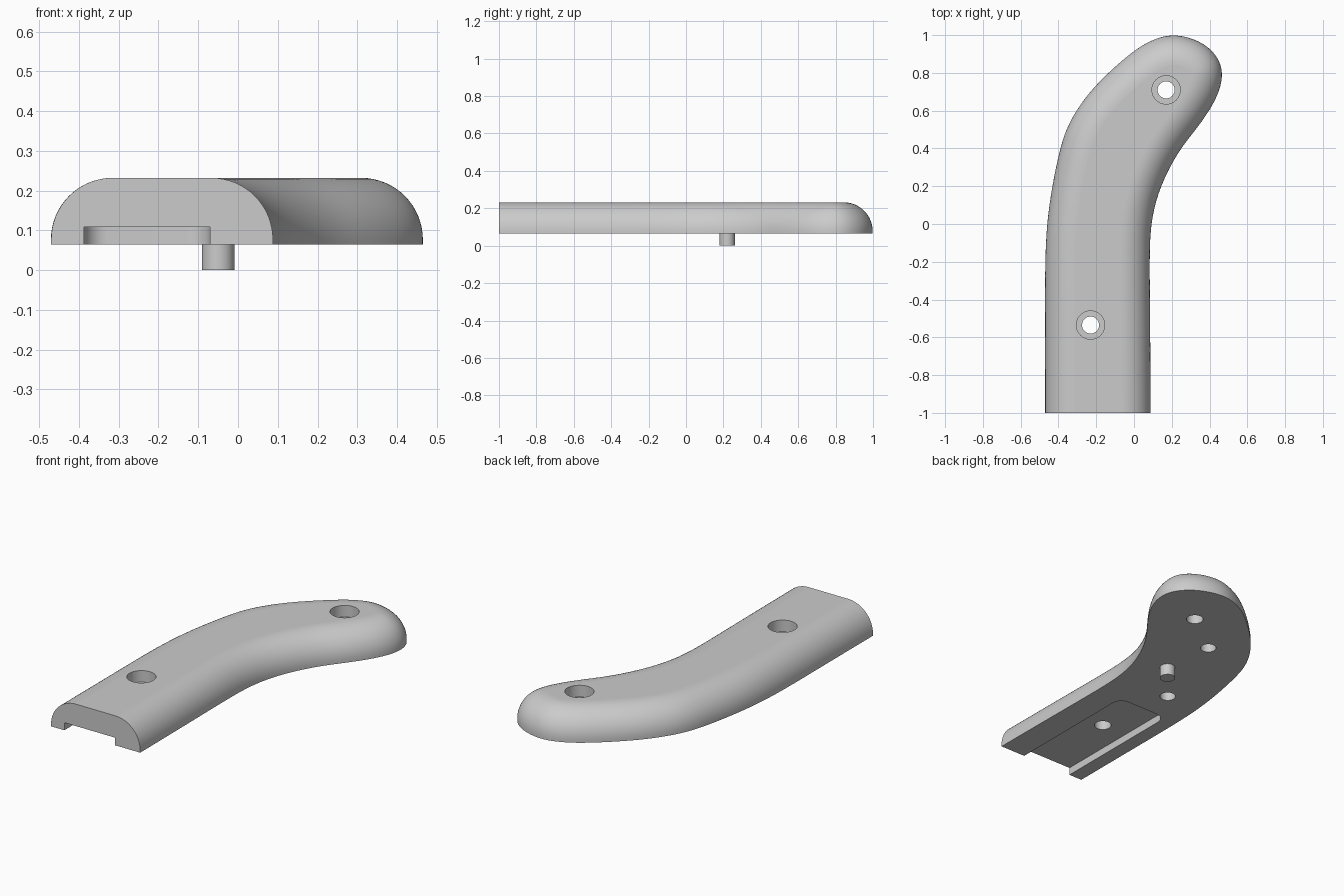
import bpy
import bmesh
import math
from mathutils import Vector

default_cube = bpy.data.objects.get("Cube")
if default_cube:
    bpy.data.objects.remove(default_cube, do_unlink=True)

BOTTOM, TOP = 0.065, 0.232
FILLET = 0.155
HOLE_RADIUS = 0.045

grey = bpy.data.materials.new("plain grey")
grey.use_nodes = True
grey.diffuse_color = (0.6, 0.6, 0.6, 1)
grey.node_tree.nodes["Principled BSDF"].inputs["Base Color"].default_value = (0.6, 0.6, 0.6, 1)


def make_object(name, bm):
    bmesh.ops.recalc_face_normals(bm, faces=bm.faces)
    mesh = bpy.data.meshes.new(name)
    bm.to_mesh(mesh)
    bm.free()
    mesh.materials.append(grey)
    obj = bpy.data.objects.new(name, mesh)
    bpy.context.collection.objects.link(obj)
    return obj


def prism(name, outline, low, high):
    """Extrude a closed outline between two heights."""
    bm = bmesh.new()
    base = bm.faces.new([bm.verts.new((x, y, low)) for x, y in outline])
    grown = bmesh.ops.extrude_face_region(bm, geom=[base])["geom"]
    moved = [v for v in grown if isinstance(v, bmesh.types.BMVert)]
    bmesh.ops.translate(bm, verts=moved, vec=(0, 0, high - low))
    return make_object(name, bm)


def arc(x, y, radius, start, end, steps):
    angles = [start + (end - start) * i / steps for i in range(steps + 1)]
    return [(x + radius * math.cos(a), y + radius * math.sin(a)) for a in angles]


def cylinder(name, x, y, radius, low, high):
    return prism(name, arc(x, y, radius, 0, math.tau, 48)[:-1], low, high)


def smooth_path(points, steps):
    """Catmull-Rom path through the points, relaxed a little."""
    pts = [Vector(p) for p in points]
    pts = [2 * pts[0] - pts[1]] + pts + [2 * pts[-1] - pts[-2]]
    path = []
    for a, b, c, d in zip(pts, pts[1:], pts[2:], pts[3:]):
        for i in range(steps):
            t = i / steps
            path.append(0.5 * (2 * b + (c - a) * t + (2 * a - 5 * b + 4 * c - d) * t ** 2
                               + (3 * b - a - 3 * c + d) * t ** 3))
    path.append(pts[-2])
    for _ in range(12):
        path = [path[0]] + [(p + 2 * q + r) / 4 for p, q, r in
                            zip(path, path[1:], path[2:])] + [path[-1]]
    return path


# Curved outline, from the front end around the rounded tip and back
outline = smooth_path([
    (-0.47, -1), (-0.47, -0.6), (-0.47, -0.2), (-0.455, 0.05), (-0.415, 0.29),
    (-0.365, 0.485), (-0.285, 0.63), (-0.18, 0.757), (-0.03, 0.893), (0.085, 0.968),
    (0.21, 1.002), (0.35, 0.965), (0.44, 0.885), (0.468, 0.785), (0.435, 0.665),
    (0.35, 0.53), (0.245, 0.395), (0.165, 0.25), (0.112, 0.105), (0.087, -0.05),
    (0.083, -0.25), (0.086, -0.6), (0.088, -1)], 8)

# Inward normals; the cut front end keeps a straight face
normals = []
for i in range(len(outline)):
    d = outline[min(i + 1, len(outline) - 1)] - outline[max(i - 1, 0)]
    normals.append(Vector((d.y, -d.x)).normalized())
normals[0], normals[-1] = Vector((1, 0)), Vector((-1, 0))

# Handle body: rings climbing a quarter-round edge
STEPS = 16
levels = [(0, BOTTOM)]
for i in range(STEPS + 1):
    a = math.pi / 2 * i / STEPS
    levels.append((FILLET * (1 - math.cos(a)), TOP - FILLET + FILLET * math.sin(a)))
bm = bmesh.new()
rings = []
for inset, z in levels:
    rings.append([bm.verts.new((*(p + n * inset), z)) for p, n in zip(outline, normals)])
for lower, upper in zip(rings, rings[1:]):
    for i in range(len(outline) - 1):
        bm.faces.new((lower[i], lower[i + 1], upper[i + 1], upper[i]))
bm.faces.new(rings[0])
bm.faces.new(rings[-1])
bm.faces.new([r[0] for r in rings] + [r[-1] for r in reversed(rings)])
body = make_object("handle_body", bm)

# Cutters: stepped screw holes, blind pin holes and the underside channel
cutters = []
for x, y in ((0.17, 0.71), (-0.23, -0.535)):
    cutters.append(cylinder("screw_hole", x, y, HOLE_RADIUS, -0.1, 0.4))
    cutters.append(cylinder("screw_head_seat", x, y, 0.075, TOP - 0.065, 0.4))
for x, y in ((-0.083, 0.52), (-0.25, -0.017)):
    cutters.append(cylinder("pin_hole", x, y, 0.042, -0.1, BOTTOM + 0.07))
left, right, end, corner = -0.387, -0.07, -0.2, 0.06
channel = [(left, -1.2), (right, -1.2)]
channel += arc(right - corner, end - corner, corner, 0, math.pi / 2, 8)
channel += arc(left + corner, end - corner, corner, math.pi / 2, math.pi, 8)
cutters.append(prism("channel", channel, -0.1, 0.108))

bpy.context.view_layer.objects.active = body
for cutter in cutters:
    cutter.hide_render = True
    cut = body.modifiers.new("cut", "BOOLEAN")
    cut.operation = "DIFFERENCE"
    cut.solver = "EXACT"
    cut.object = cutter
    bpy.ops.object.modifier_apply(modifier=cut.name)
    bpy.data.objects.remove(cutter, do_unlink=True)

# Locating pin under the handle
pin = cylinder("locating_pin", -0.05, 0.22, 0.041, 0, BOTTOM + 0.01)

# Smooth round surfaces, flat level faces
for obj in (body, pin):
    bpy.ops.object.select_all(action="DESELECT")
    obj.select_set(True)
    bpy.context.view_layer.objects.active = obj
    bpy.ops.object.shade_smooth_by_angle(angle=math.radians(30))
    for face in obj.data.polygons:
        if abs(face.normal.z) > 0.9995:
            face.use_smooth = False
